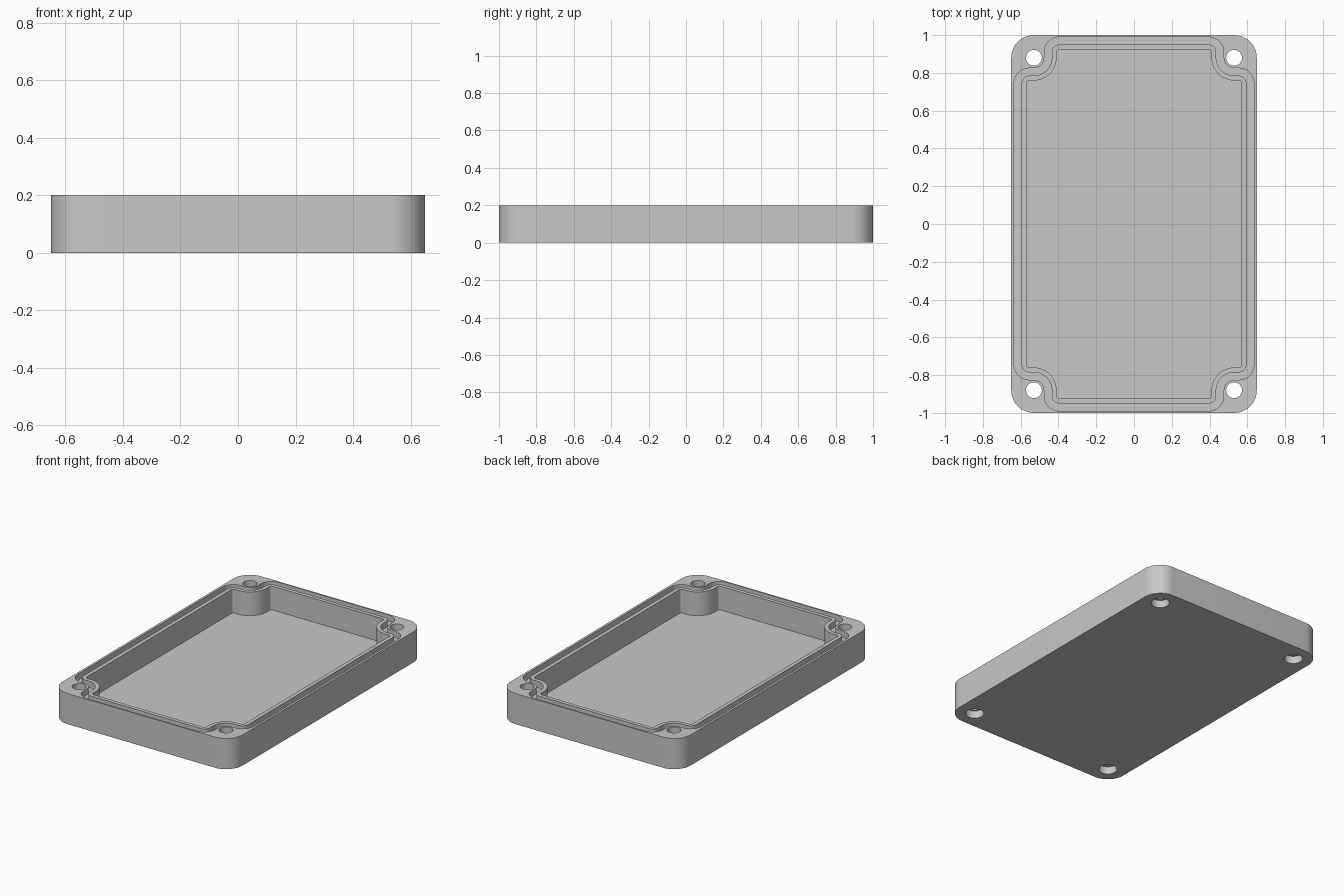
import bpy
import bmesh
from math import cos, sin, radians

cube = bpy.data.objects.get("Cube")
if cube:
    bpy.data.objects.remove(cube, do_unlink=True)

HEIGHT, FLOOR, GROOVE = 0.2, 0.045, 0.04
HOLE_X, HOLE_Y = 0.53, 0.88
STEPS = 12

grey = bpy.data.materials.new("plain grey")
grey.use_nodes = True
grey.diffuse_color = (0.58, 0.58, 0.58, 1)
grey.node_tree.nodes["Principled BSDF"].inputs["Base Color"].default_value = grey.diffuse_color


def arc(cx, cy, r, start, end, steps=STEPS):
    angles = [radians(start + (end - start) * i / steps) for i in range(steps + 1)]
    return [(cx + r * cos(a), cy + r * sin(a)) for a in angles]


def four_way(quarter):
    """Mirror a quarter outline into a closed counter-clockwise loop."""
    half = quarter + [(-x, y) for x, y in reversed(quarter)]
    return half + [(-x, -y) for x, y in half]


def rim_outline(offset):
    """Pocket outline that steps around the screw bosses, grown by offset."""
    r = 0.015 + offset
    return four_way(arc(0.555, 0.745, r, 0, 90)
                    + arc(HOLE_X, HOLE_Y, 0.12 - offset, 270, 180)
                    + arc(0.395, 0.91, r, 0, 90))


def prism(name, outline, z0, z1):
    bm = bmesh.new()
    base = bm.faces.new([bm.verts.new((x, y, z0)) for x, y in outline])
    top = bmesh.ops.extrude_face_region(bm, geom=[base])["geom"]
    bmesh.ops.translate(bm, vec=(0, 0, z1 - z0),
                        verts=[v for v in top if isinstance(v, bmesh.types.BMVert)])
    bmesh.ops.remove_doubles(bm, verts=bm.verts, dist=1e-5)
    bmesh.ops.recalc_face_normals(bm, faces=bm.faces)
    mesh = bpy.data.meshes.new(name)
    bm.to_mesh(mesh)
    bm.free()
    mesh.materials.append(grey)
    obj = bpy.data.objects.new(name, mesh)
    bpy.context.collection.objects.link(obj)
    return obj


def cut(target, cutter):
    """Subtract cutter from target and discard the cutter."""
    mod = target.modifiers.new("cut", "BOOLEAN")
    mod.operation, mod.solver, mod.object = "DIFFERENCE", "EXACT", cutter
    bpy.context.view_layer.update()
    graph = bpy.context.evaluated_depsgraph_get()
    mesh = bpy.data.meshes.new_from_object(target.evaluated_get(graph))
    target.modifiers.clear()
    target.data = mesh
    bpy.data.objects.remove(cutter, do_unlink=True)


# Rounded tray body
tray = prism("enclosure_tray", four_way(arc(HOLE_X, HOLE_Y, 0.12, 0, 90)), 0, HEIGHT)

# Seal groove, leaving a thin ridge inside it
groove = prism("groove_cutter", rim_outline(0.065), HEIGHT - GROOVE, HEIGHT + 0.1)
cut(groove, prism("groove_core", rim_outline(0.025), 0, HEIGHT + 0.2))
cut(tray, groove)

# Main pocket
cut(tray, prism("pocket_cutter", rim_outline(0), FLOOR, HEIGHT + 0.1))

# Screw holes with a wider recess underneath
for sx in (-1, 1):
    for sy in (-1, 1):
        for radius, z1 in ((0.042, HEIGHT + 0.1), (0.056, 0.05)):
            circle = arc(sx * HOLE_X, sy * HOLE_Y, radius, 0, 360, 32)[:-1]
            cut(tray, prism("hole_cutter", circle, -0.1, z1))

bpy.ops.object.select_all(action="DESELECT")
tray.select_set(True)
bpy.context.view_layer.objects.active = tray
bpy.ops.object.shade_smooth_by_angle(angle=radians(30))
